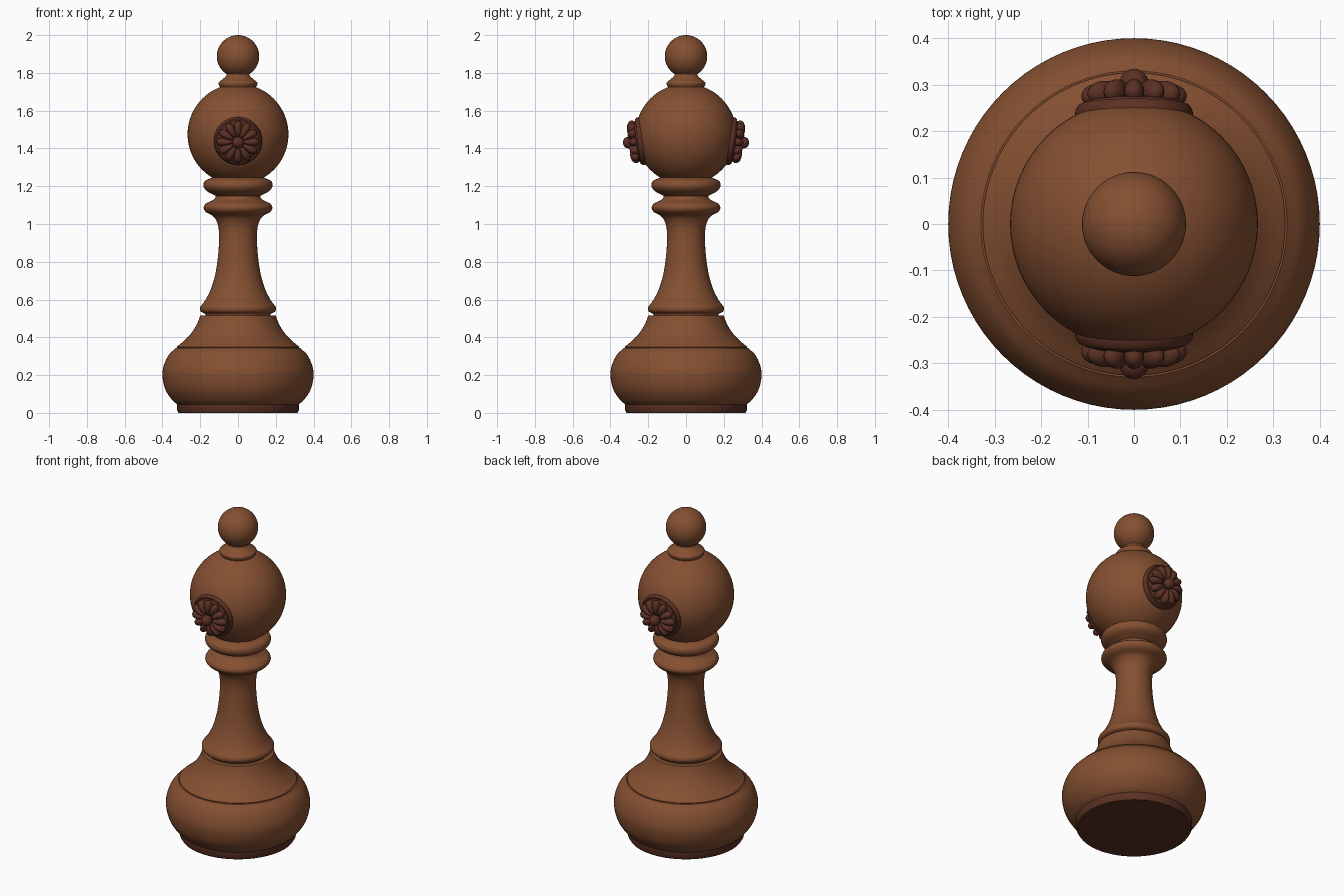
import bpy, bmesh, math
from mathutils import Matrix, Vector

if "Cube" in bpy.data.objects:
    bpy.data.objects.remove(bpy.data.objects["Cube"])


def material(name, rgb):
    m = bpy.data.materials.new(name)
    m.diffuse_color = (*rgb, 1)
    m.use_nodes = True
    m.node_tree.nodes["Principled BSDF"].inputs["Base Color"].default_value = m.diffuse_color
    return m


wood = material("warm brown wood", (0.235, 0.080, 0.031))
dark = material("dark reddish wood", (0.105, 0.030, 0.017))


def finish(name, bm, mat, angle=40):
    bmesh.ops.recalc_face_normals(bm, faces=bm.faces)
    me = bpy.data.meshes.new(name)
    bm.to_mesh(me)
    bm.free()
    me.materials.append(mat)
    ob = bpy.data.objects.new(name, me)
    bpy.context.collection.objects.link(ob)
    bpy.ops.object.select_all(action='DESELECT')
    ob.select_set(True)
    bpy.context.view_layer.objects.active = ob
    bpy.ops.object.shade_smooth_by_angle(angle=math.radians(angle))
    return ob


def smooth(points, n=5):
    """Catmull-Rom curve through the profile points."""
    p = [Vector(q) for q in points]
    p = [2 * p[0] - p[1]] + p + [2 * p[-1] - p[-2]]
    out = []
    for i in range(1, len(p) - 2):
        a, b, c, d = p[i - 1:i + 3]
        for k in range(n):
            t = k / n
            out.append(0.5 * (2 * b + (c - a) * t + (2 * a - 5 * b + 4 * c - d) * t * t
                              + (3 * b - a - 3 * c + d) * t ** 3))
    return out + [p[-2]]


def lathe(name, profile, mat, matrix=Matrix(), steps=80):
    """Closed solid of revolution around z, capped at both ends."""
    bm = bmesh.new()
    rings = [[bm.verts.new((r * math.cos(2 * math.pi * i / steps),
                            r * math.sin(2 * math.pi * i / steps), z))
              for i in range(steps)] for r, z in profile]
    for a, b in zip(rings, rings[1:]):
        for i in range(steps):
            j = (i + 1) % steps
            bm.faces.new((a[i], a[j], b[j], b[i]))
    bm.faces.new(rings[0][::-1])
    bm.faces.new(rings[-1])
    bm.transform(matrix)
    return finish(name, bm, mat)


def ball(name, r, z, mat):
    bm = bmesh.new()
    bmesh.ops.create_uvsphere(bm, u_segments=64, v_segments=40, radius=r,
                              matrix=Matrix.Translation((0, 0, z)))
    return finish(name, bm, mat)


# Base: foot ring, bulging drum with a scored line, sloping shoulder
lathe("foot_ring", [(0.315, 0), (0.322, 0.012), (0.322, 0.045), (0.30, 0.055)], dark)
lathe("base_drum", smooth([(0.315, 0.04), (0.35, 0.07), (0.385, 0.125), (0.40, 0.195),
                           (0.393, 0.25), (0.368, 0.305), (0.33, 0.343)])
      + [(0.322, 0.343), (0.322, 0.349)], wood)
lathe("base_shoulder", [(0.315, 0.340)] + smooth([(0.326, 0.349), (0.285, 0.382),
      (0.245, 0.425), (0.215, 0.475), (0.20, 0.515)]), wood)

# Stem with its lower and upper collars
lathe("stem", smooth([(0.17, 0.51), (0.175, 0.525), (0.197, 0.537), (0.20, 0.56),
                      (0.183, 0.583), (0.167, 0.607), (0.14, 0.665), (0.117, 0.75),
                      (0.104, 0.85), (0.10, 0.94), (0.108, 1.0), (0.13, 1.04),
                      (0.168, 1.062), (0.182, 1.085), (0.17, 1.108), (0.13, 1.128),
                      (0.118, 1.142)]) + [(0.118, 1.155)], wood)
lathe("neck_ring", smooth([(0.115, 1.148), (0.14, 1.16), (0.17, 1.178), (0.183, 1.202),
                           (0.175, 1.228), (0.145, 1.242), (0.12, 1.25)]), wood)

# Head, small collar and finial
ball("head", 0.267, 1.475, wood)
lathe("finial_collar", smooth([(0.09, 1.715), (0.102, 1.738), (0.10, 1.752),
                               (0.075, 1.772), (0.06, 1.79), (0.062, 1.81)]), wood)
ball("finial", 0.112, 1.888, wood)


# Rosette medallions on the front and back of the head (local z points outward)
def rosette(side, turn):
    place = (Matrix.Rotation(turn, 4, 'Z') @ Matrix.Translation((0, -0.232, 1.44))
             @ Matrix.Rotation(math.radians(97), 4, 'X'))
    lathe(side + "_rosette_rim", [(0.122, -0.03), (0.128, 0.0), (0.126, 0.014),
          (0.119, 0.024), (0.111, 0.024), (0.106, 0.03), (0.09, 0.034)], dark, place, 48)
    bm = bmesh.new()
    for i in range(12):
        m = (place @ Matrix.Rotation(math.radians(30 * i), 4, 'Z')
             @ Matrix.Translation((0.068, 0, 0.044)) @ Matrix.Diagonal((0.046, 0.0265, 0.029, 1)))
        # each petal is an ellipsoid widening outwards
        petal = bmesh.ops.create_uvsphere(bm, u_segments=16, v_segments=10, radius=1)
        for v in petal["verts"]:
            v.co.y *= 0.75 + 0.3 * v.co.x
            v.co = m @ v.co
    finish(side + "_rosette_petals", bm, dark, 60)
    bm = bmesh.new()
    bmesh.ops.create_uvsphere(bm, u_segments=24, v_segments=16, radius=0.031,
                              matrix=place @ Matrix.Translation((0, 0, 0.072)))
    finish(side + "_rosette_knob", bm, dark)


rosette("front", 0)
rosette("back", math.pi)
